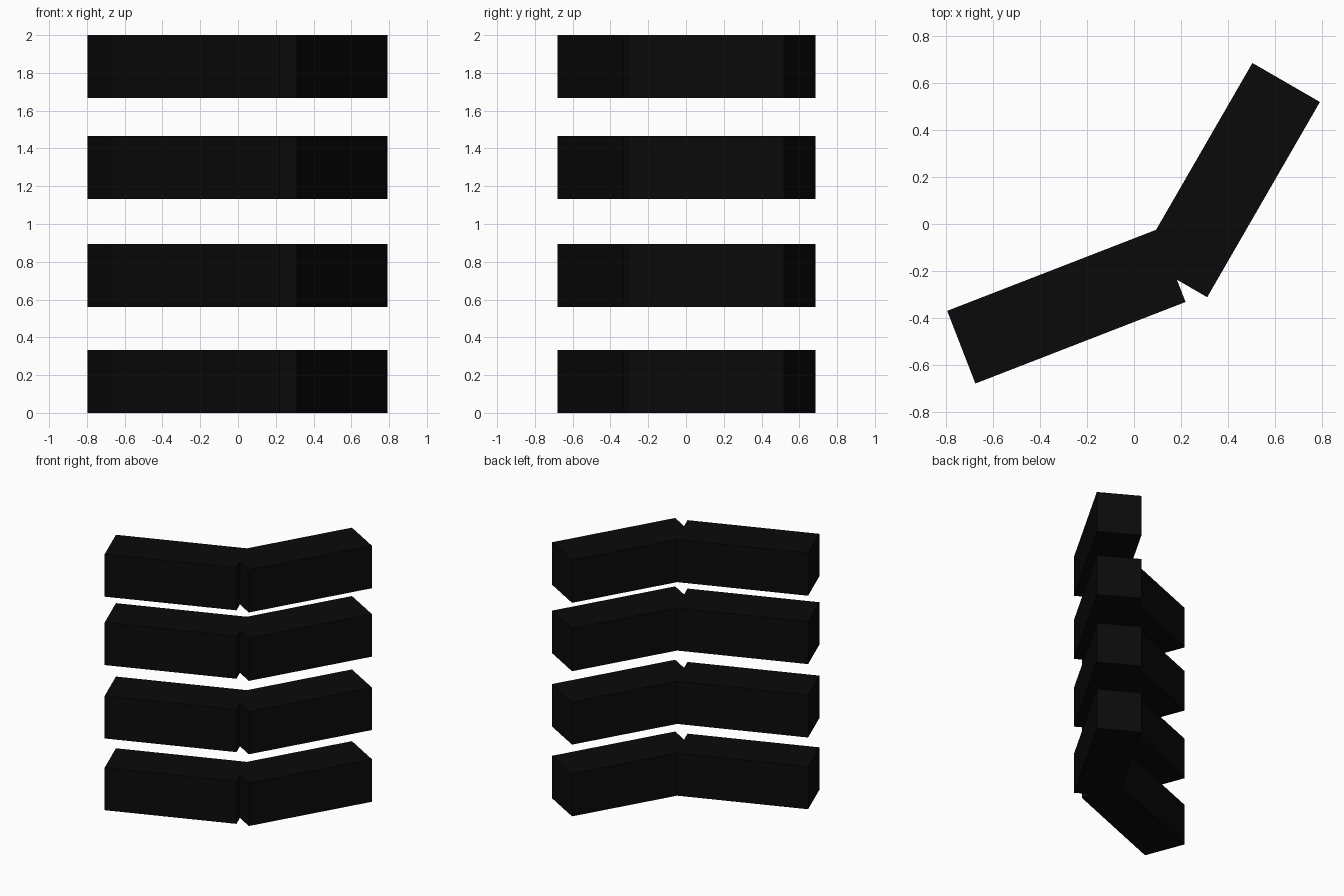
import bpy
from math import radians

if "Cube" in bpy.data.objects:
    bpy.data.objects.remove(bpy.data.objects["Cube"])

SIZE = (0.96, 0.332, 0.333)   # length, depth, height of one block

black = bpy.data.materials.new("black")
black.diffuse_color = (0.003, 0.003, 0.003, 1)
black.use_nodes = True
black.node_tree.nodes["Principled BSDF"].inputs["Base Color"].default_value = black.diffuse_color


def block(name, x, y, z_bottom, angle):
    bpy.ops.mesh.primitive_cube_add(
        size=1, location=(x, y, z_bottom + SIZE[2] / 2),
        rotation=(0, 0, radians(angle)))
    ob = bpy.context.object
    ob.name = name
    ob.scale = SIZE
    ob.data.materials.append(black)


# Four tiers, each an angled pair of overlapping blocks
for i, z in enumerate((0.0, 0.56, 1.133, 1.667), 1):
    block(f"left_block_{i}", -0.288, -0.351, z, 21.2)
    block(f"right_block_{i}", 0.408, 0.187, z, 60)
